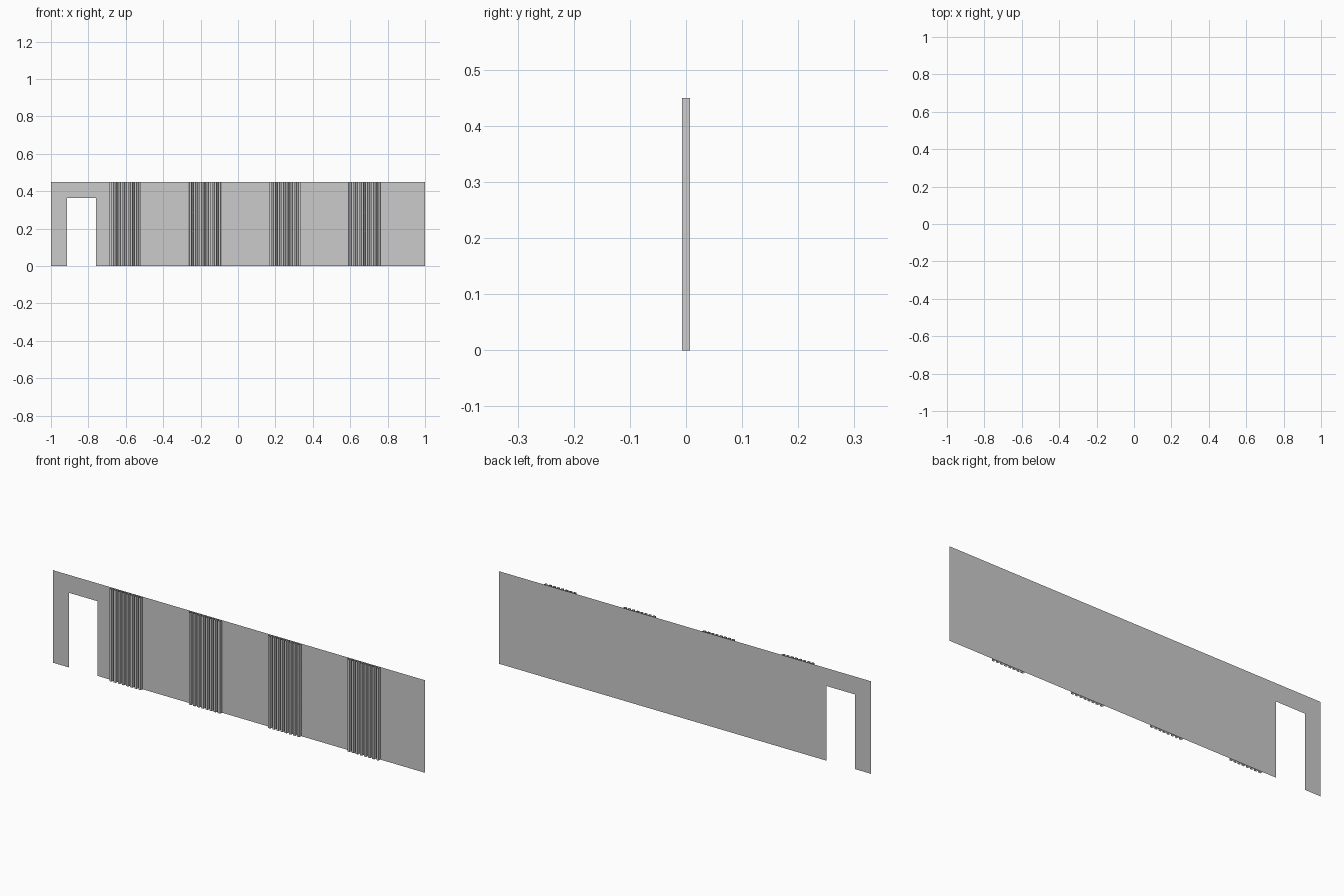
import bpy

if "Cube" in bpy.data.objects:
    bpy.data.objects.remove(bpy.data.objects["Cube"])

BACK, FRONT, HEIGHT = 0.007, -0.007, 0.45
DOOR_L, DOOR_R, DOOR_TOP = -0.915, -0.76, 0.363


def make_object(name, verts, faces):
    mesh = bpy.data.meshes.new(name)
    mesh.from_pydata(verts, [], faces)
    mesh.update()
    obj = bpy.data.objects.new(name, mesh)
    bpy.context.collection.objects.link(obj)
    return obj


def upright_panels(name, rects, y):
    """Flat front-facing rectangles (x0, x1, z0, z1) in one object."""
    verts, faces = [], []
    for x0, x1, z0, z1 in rects:
        n = len(verts)
        verts += [(x0, y, z0), (x1, y, z0), (x1, y, z1), (x0, y, z1)]
        faces.append((n, n + 1, n + 2, n + 3))
    return make_object(name, verts, faces)


# thin wall sheet with a doorway, one clean outline
outline = [(-1, 0), (DOOR_L, 0), (DOOR_L, DOOR_TOP), (DOOR_R, DOOR_TOP),
           (DOOR_R, 0), (1, 0), (1, HEIGHT), (-1, HEIGHT)]
make_object("wall", [(x, BACK, z) for x, z in outline], [tuple(range(8))])

# fine horizontal seams, broken by the doorway
seams = []
for z in (0.022, 0.083, 0.184, 0.285, 0.386):
    spans = [(-1, 1)] if z > DOOR_TOP else [(-1, DOOR_L), (DOOR_R, 1)]
    seams += [(a, b, z - 0.001, z + 0.001) for a, b in spans]
upright_panels("wall_seams", seams, BACK - 0.0006)


# ribbed cladding: open-ended vertical ribs with slightly tapered sides
def ribbed_panel(name, x_start, ribs=8, pitch=0.0222):
    verts, faces = [], []
    for i in range(ribs):
        x = x_start + i * pitch
        profile = [(x, BACK), (x + 0.002, FRONT),
                   (x + 0.013, FRONT), (x + 0.015, BACK)]
        n = len(verts)
        for px, py in profile:
            verts += [(px, py, 0), (px, py, HEIGHT)]
        for k in range(3):
            a = n + 2 * k
            faces.append((a, a + 2, a + 3, a + 1))
    return make_object(name, verts, faces)


for i in range(4):
    ribbed_panel(f"ribbed_panel_{i + 1}", -0.688 + i * 0.4265)
